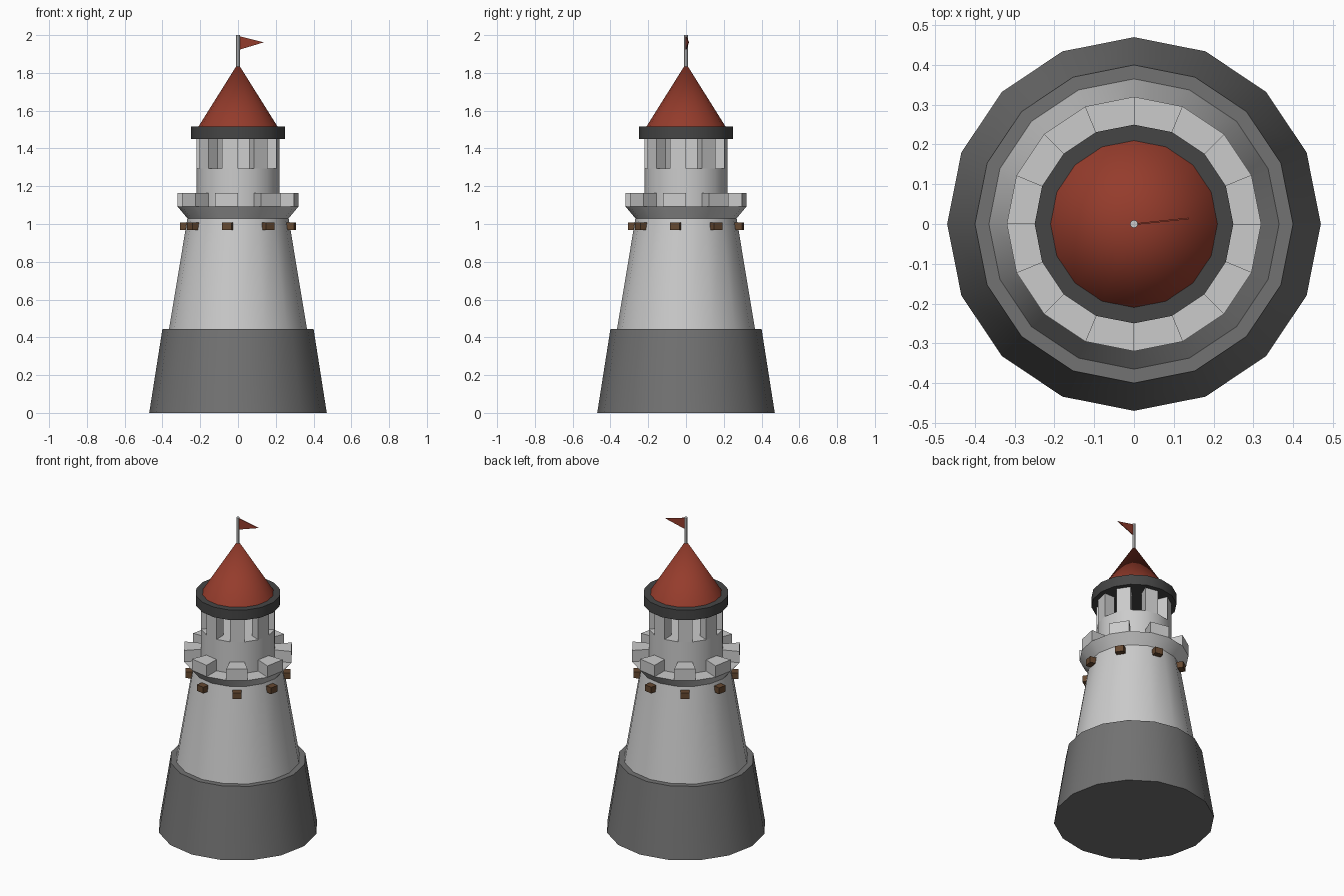
import bpy, bmesh
from math import cos, sin, pi, radians

if "Cube" in bpy.data.objects:
    bpy.data.objects.remove(bpy.data.objects["Cube"])

N = 16


def material(name, color):
    m = bpy.data.materials.new(name)
    m.diffuse_color = (*color, 1)
    m.use_nodes = True
    m.node_tree.nodes["Principled BSDF"].inputs["Base Color"].default_value = m.diffuse_color
    return m


def finish(bm, name, mat=None, smooth=True):
    bmesh.ops.recalc_face_normals(bm, faces=bm.faces)
    me = bpy.data.meshes.new(name)
    bm.to_mesh(me)
    bm.free()
    ob = bpy.data.objects.new(name, me)
    bpy.context.collection.objects.link(ob)
    if mat:
        me.materials.append(mat)
    if smooth:
        bpy.ops.object.select_all(action='DESELECT')
        ob.select_set(True)
        bpy.context.view_layer.objects.active = ob
        bpy.ops.object.shade_smooth_by_angle(angle=radians(30))
    return ob


def lathe(name, profile, n=N, mat=None):
    """Spin an (r, z) profile about z; r = 0 makes a point, open ends are capped."""
    bm = bmesh.new()
    rings = []
    for r, z in profile:
        if r == 0:
            rings.append([bm.verts.new((0, 0, z))] * n)
        else:
            rings.append([bm.verts.new((r * cos(2 * pi * i / n), r * sin(2 * pi * i / n), z))
                          for i in range(n)])
    for a, b in zip(rings, rings[1:]):
        for i in range(n):
            j = (i + 1) % n
            bm.faces.new(list(dict.fromkeys((a[i], a[j], b[j], b[i]))))
    for ring, (r, z) in ((rings[0], profile[0]), (rings[-1], profile[-1])):
        if r:
            bm.faces.new(ring)
    return finish(bm, name, mat)


def ring_blocks(name, r_in, r_out, z0, z1):
    """Every second one of the 16 ring segments, as solid blocks."""
    bm = bmesh.new()
    for k in range(1, N, 2):
        a, b = 2 * pi * k / N, 2 * pi * (k + 1) / N
        plan = [(r_in, a), (r_out, a), (r_out, b), (r_in, b)]
        lo, hi = [[bm.verts.new((r * cos(t), r * sin(t), z)) for r, t in plan] for z in (z0, z1)]
        bm.faces.new(lo)
        bm.faces.new(hi)
        for i in range(4):
            j = (i + 1) % 4
            bm.faces.new((lo[i], lo[j], hi[j], hi[i]))
    return finish(bm, name, smooth=False)


red = material("red", (0.30, 0.045, 0.025))
brown = material("brown", (0.13, 0.065, 0.03))
dark = material("dark_stone", (0.06, 0.06, 0.06))
stone = material("base_stone", (0.17, 0.17, 0.17))

# Masonry
lathe("base", [(0.47, 0), (0.40, 0.445)], mat=stone)
lathe("tower_body", [(0.365, 0.445), (0.268, 1.03), (0.32, 1.092)])
ring_blocks("battlements", 0.22, 0.32, 1.092, 1.165)
lathe("turret", [(0.22, 1.092), (0.22, 1.295)])
ring_blocks("window_pillars", 0.15, 0.22, 1.295, 1.45)

# Roof, pole and flag
lathe("roof_rim", [(0.25, 1.45), (0.25, 1.515)], mat=dark)
lathe("roof", [(0.21, 1.515), (0, 1.85)], mat=red)
lathe("flag_pole", [(0.01, 1.83), (0.01, 2.0)], n=8)

bm = bmesh.new()
tri = [(0.005, 0, 1.995), (0.005, 0, 1.922), (0.137, 0.014, 1.962)]
front, back = [[bm.verts.new((x, y + d, z)) for x, y, z in tri] for d in (-0.002, 0.002)]
bm.faces.new(front)
bm.faces.new(back)
for i in range(3):
    j = (i + 1) % 3
    bm.faces.new((front[i], front[j], back[j], back[i]))
finish(bm, "flag", red, smooth=False)

# Beam ends under the gallery, one below each battlement
for k in range(8):
    t = radians(33.75 + 45 * k)
    bpy.ops.mesh.primitive_cube_add(size=1, location=(0.275 * cos(t), 0.275 * sin(t), 0.989),
                                    rotation=(0, 0, t))
    beam = bpy.context.object
    beam.name = f"beam_end_{k + 1}"
    beam.scale = (0.065, 0.053, 0.04)
    beam.data.materials.append(brown)
